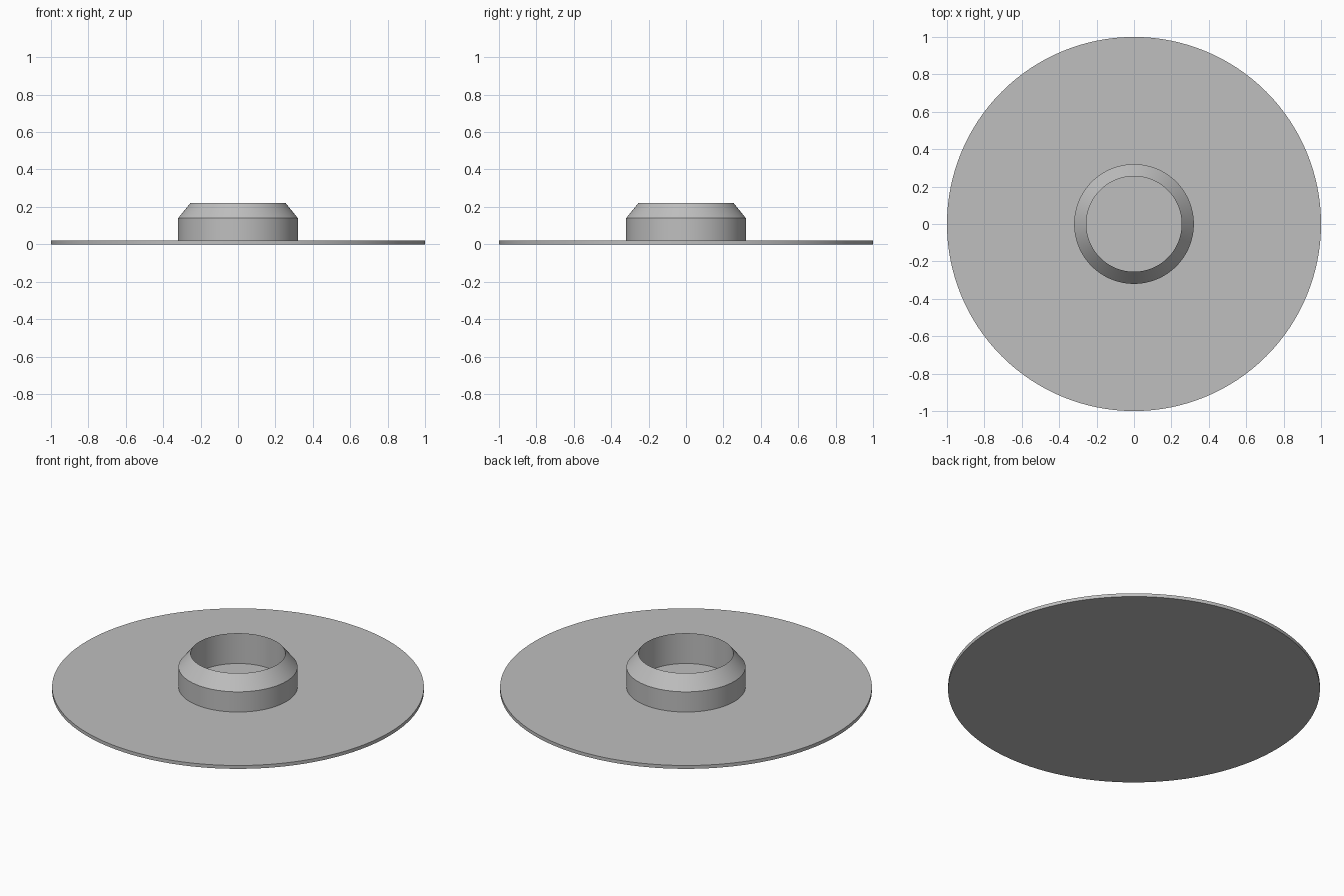
import bpy
import bmesh
import math
from mathutils import Matrix

SIDES = 128

cube = bpy.data.objects.get("Cube")
if cube:
    bpy.data.objects.remove(cube, do_unlink=True)

# Single plain grey
grey = bpy.data.materials.new("light_grey")
grey.use_nodes = True
colour = (0.52, 0.52, 0.52, 1.0)
grey.diffuse_color = colour
grey.node_tree.nodes["Principled BSDF"].inputs["Base Color"].default_value = colour


def revolve(name, profile):
    """Spin a (radius, height) profile around z, merging points on the axis."""
    bm = bmesh.new()
    verts = [bm.verts.new((r, 0, z)) for r, z in profile]
    edges = [bm.edges.new(pair) for pair in zip(verts, verts[1:])]
    bmesh.ops.spin(bm, geom=verts + edges, cent=(0, 0, 0), axis=(0, 0, 1),
                   angle=math.tau, steps=SIDES, use_duplicate=False)
    bmesh.ops.remove_doubles(bm, verts=bm.verts, dist=0.0001)
    bmesh.ops.recalc_face_normals(bm, faces=bm.faces)
    mesh = bpy.data.meshes.new(name)
    bm.to_mesh(mesh)
    bm.free()
    mesh.materials.append(grey)
    obj = bpy.data.objects.new(name, mesh)
    bpy.context.collection.objects.link(obj)
    bpy.ops.object.select_all(action="DESELECT")
    obj.select_set(True)
    bpy.context.view_layer.objects.active = obj
    bpy.ops.object.shade_smooth_by_angle(angle=math.radians(30))
    return obj


# Flange disc, collar and blind bore form one continuous turned solid
revolve("flanged_collar", [
    (0, 0), (1, 0), (1, 0.02),        # disc underside and rim
    (0.32, 0.02), (0.32, 0.14),       # disc top and collar wall
    (0.255, 0.22),                    # chamfer up to the sharp lip
    (0.255, 0.04), (0, 0.04),         # bore wall and floor
])
